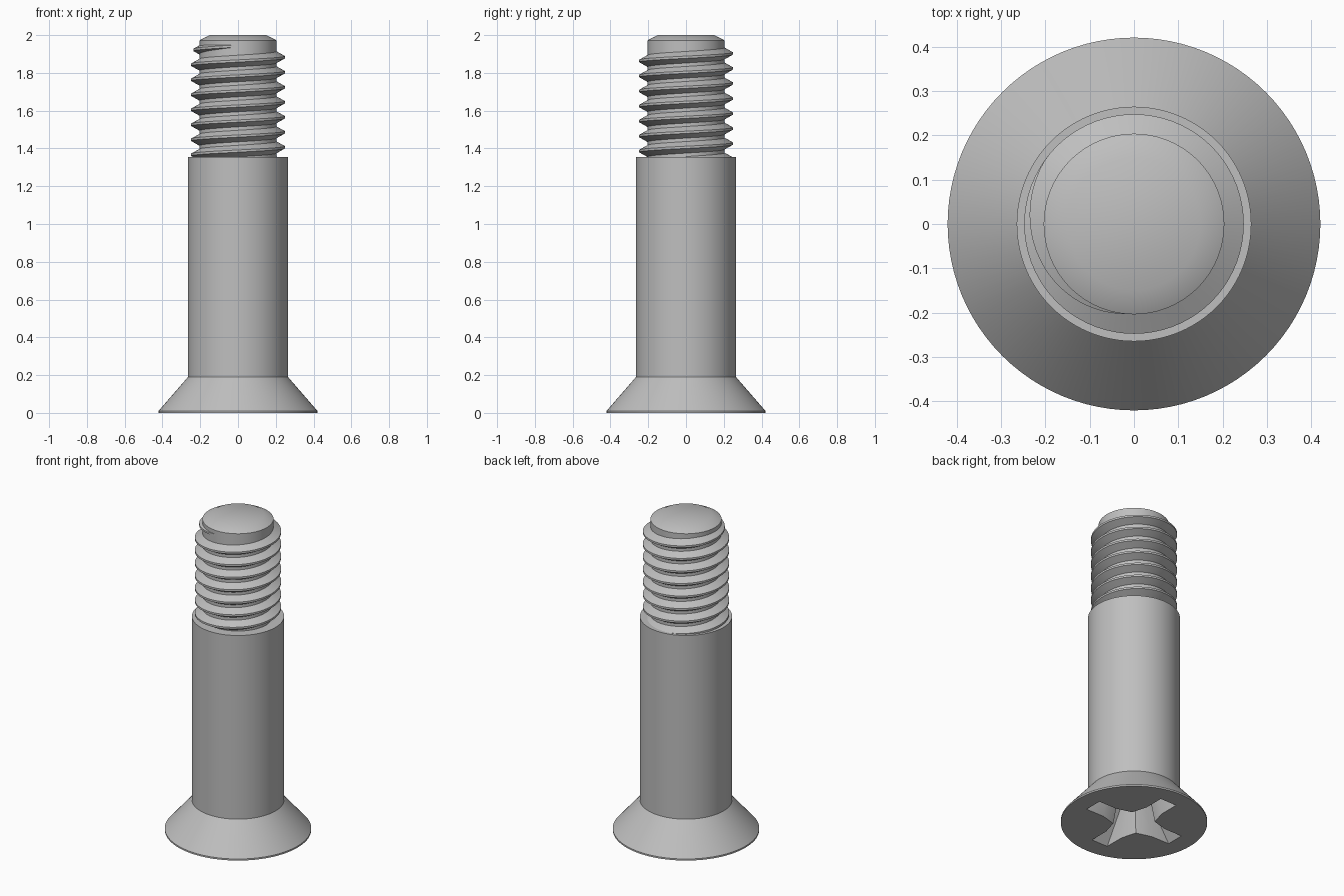
import bpy
import bmesh
from math import pi, tau, cos, sin

cube = bpy.data.objects.get("Cube")
if cube:
    bpy.data.objects.remove(cube, do_unlink=True)

steel = bpy.data.materials.new("plain_grey_steel")
steel.use_nodes = True
GREY = (0.52, 0.52, 0.52, 1)
steel.diffuse_color = GREY
steel.node_tree.nodes["Principled BSDF"].inputs["Base Color"].default_value = GREY


def loft(name, rings):
    """Skin a list of equal closed rings and cap both ends."""
    bm = bmesh.new()
    loops = [[bm.verts.new(p) for p in ring] for ring in rings]
    n = len(loops[0])
    for a, b in zip(loops, loops[1:]):
        for i in range(n):
            j = (i + 1) % n
            bm.faces.new((a[i], a[j], b[j], b[i]))
    bm.faces.new(loops[0])
    bm.faces.new(loops[-1])
    bmesh.ops.recalc_face_normals(bm, faces=bm.faces)
    mesh = bpy.data.meshes.new(name)
    bm.to_mesh(mesh)
    bm.free()
    mesh.materials.append(steel)
    obj = bpy.data.objects.new(name, mesh)
    bpy.context.collection.objects.link(obj)
    return obj


def activate(obj):
    bpy.ops.object.select_all(action='DESELECT')
    obj.select_set(True)
    bpy.context.view_layer.objects.active = obj


def circle(r, z, n=96):
    return [(r * cos(tau * i / n), r * sin(tau * i / n), z) for i in range(n)]


# Countersunk head, shank and threaded core turned from one profile
ROOT, CREST = 0.204, 0.248
profile = [(0.421, 0), (0.421, 0.01), (0.265, 0.19), (0.265, 1.355),
           (ROOT, 1.355), (ROOT, 1.972), (0.15, 2.0)]
body = loft("screw_body", [circle(r, z) for r, z in profile])


# Tapered cross recess cut into the underside of the head
def cross(length, width, start, corner, z):
    arm = [(start, -width), (length, -width), (length, width),
           (start, width), (corner, corner)]
    ring = []
    for k in range(4):
        c, s = cos(k * pi / 2), sin(k * pi / 2)
        ring += [(x * c - y * s, x * s + y * c, z) for x, y in arm]
    return ring


cutter = loft("recess_cutter", [cross(0.315, 0.058, 0.185, 0.086, -0.01),
                                cross(0.15, 0.042, 0.10, 0.058, 0.22),
                                cross(0.03, 0.008, 0.02, 0.012, 0.26)])
cutter.hide_render = True
cut = body.modifiers.new("cross_recess", 'BOOLEAN')
cut.object = cutter
cut.solver = 'EXACT'
activate(body)
bpy.ops.object.modifier_apply(modifier=cut.name)
bpy.data.objects.remove(cutter, do_unlink=True)

# Right-handed helical thread that fades out near the tip
PITCH, STEPS = 0.0795, 72
first, last = -7 * STEPS, int(STEPS * 0.75)
sections = []
for i in range(first, last + 1):
    t = tau * i / STEPS
    z = 1.883 + PITCH * t / tau
    fade = min(1, (1.5 * pi - t) / (0.7 * pi))
    crest = ROOT - 0.002 + (CREST - ROOT + 0.002) * fade
    half = 0.008 + 0.026 * fade
    section = [(ROOT - 0.006, -half), (crest, -0.006),
               (crest, 0.006), (ROOT - 0.006, half)]
    sections.append([(r * cos(t), r * sin(t), z + h) for r, h in section])
thread = loft("helical_thread", sections)

for part in (body, thread):
    activate(part)
    bpy.ops.object.shade_smooth_by_angle()
